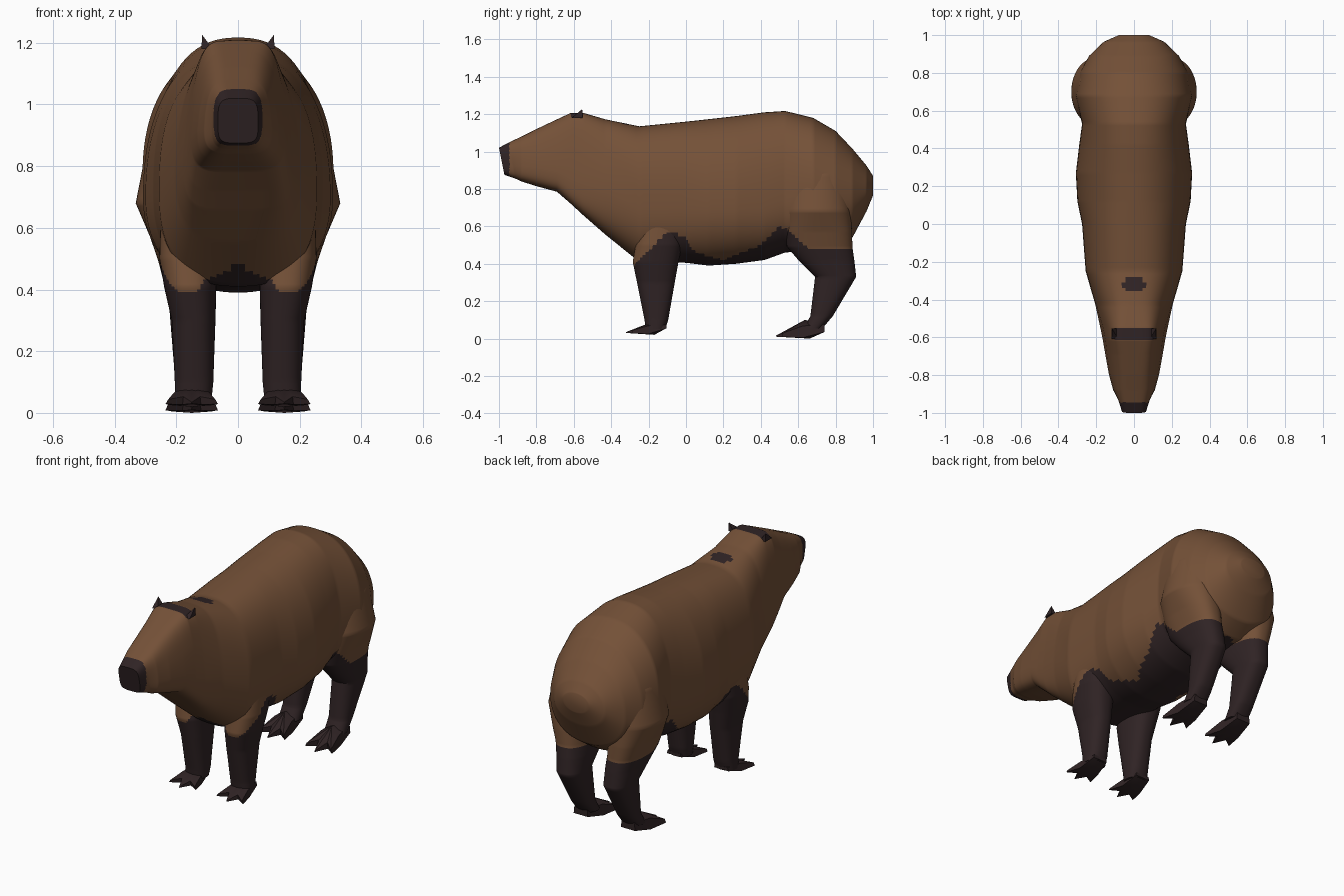
import bpy, bmesh, math

if "Cube" in bpy.data.objects:
    bpy.data.objects.remove(bpy.data.objects["Cube"])

def material(name, rgb):
    m = bpy.data.materials.new(name)
    m.diffuse_color = (*rgb, 1)
    m.use_nodes = True
    m.node_tree.nodes["Principled BSDF"].inputs["Base Color"].default_value = m.diffuse_color
    return m

FUR = material("brown fur", (0.175, 0.082, 0.039))
DARK = material("dark fur", (0.029, 0.017, 0.018))

# Height under which legs and belly turn dark, along y
DARK_LINE = [(-0.4, 0.32), (-0.28, 0.39), (-0.1, 0.57), (-0.02, 0.55), (0.05, 0.46), (0.2, 0.42),
             (0.4, 0.50), (0.5, 0.60), (0.55, 0.58), (0.65, 0.48), (1.1, 0.48)]

def is_dark(c):
    x, y, z = c
    if y < -0.945 and abs(x) < 0.08 or -0.615 < y < -0.55 and z > 1.185:   # nose, ear band
        return True
    if z > 1 and (x / 0.06) ** 2 + ((y + 0.32) / 0.04) ** 2 < 1:          # neck spot
        return True
    for (y0, z0), (y1, z1) in zip(DARK_LINE, DARK_LINE[1:]):
        if y0 <= y < y1:
            limit = z0 + (z1 - z0) * (y - y0) / (y1 - y0)
            if y < -0.2:
                limit += 0.13 * max(0, 1 - abs(x) / 0.14)
            return z < limit
    return False

def finish(name, bm, angle=40):
    bmesh.ops.recalc_face_normals(bm, faces=bm.faces)
    for f in bm.faces:
        f.material_index = int(is_dark(f.calc_center_median()))
    me = bpy.data.meshes.new(name)
    bm.to_mesh(me)
    bm.free()
    me.materials.append(FUR)
    me.materials.append(DARK)
    ob = bpy.data.objects.new(name, me)
    bpy.context.collection.objects.link(ob)
    bpy.ops.object.select_all(action='DESELECT')
    ob.select_set(True)
    bpy.context.view_layer.objects.active = ob
    bpy.ops.object.shade_smooth_by_angle(angle=math.radians(angle))
    return ob

def loft(name, rings, cuts=12):
    """Skin rings of points, with straight in-between rings so colours cut cleanly."""
    bm = bmesh.new()
    fine = []
    for a, b in zip(rings, rings[1:]):
        for k in range(cuts):
            t = k / cuts
            fine.append([tuple(p + (q - p) * t for p, q in zip(u, v)) for u, v in zip(a, b)])
    fine.append(rings[-1])
    loops = [[bm.verts.new(p) for p in r] for r in fine]
    n = len(loops[0])
    for a, b in zip(loops, loops[1:]):
        for i in range(n):
            bm.faces.new((a[i], a[(i + 1) % n], b[(i + 1) % n], b[i]))
    bm.faces.new(loops[0])
    bm.faces.new(loops[-1])
    return finish(name, bm)

def oval(n, p):
    for i in range(n):
        a = 2 * math.pi * (i + 0.5) / n
        c, s = math.cos(a), math.sin(a)
        yield (math.copysign(abs(c) ** (2 / p), c), math.copysign(abs(s) ** (2 / p), s))

# Body and head: y, half width, bottom, widest height, top, squareness, top taper
BODY = [
    (-1.00, 0.065, 0.875, 0.94, 1.02, 4.0, 0.0), (-0.95, 0.085, 0.855, 0.94, 1.047, 4.0, 0.10),
    (-0.88, 0.110, 0.840, 0.94, 1.08, 3.8, 0.15), (-0.80, 0.132, 0.815, 0.94, 1.12, 4.0, 0.25),
    (-0.69, 0.152, 0.785, 0.93, 1.172, 4.5, 0.27), (-0.615, 0.165, 0.72, 0.92, 1.207, 5.5, 0.28),
    (-0.55, 0.178, 0.660, 0.90, 1.207, 5.0, 0.3), (-0.43, 0.204, 0.555, 0.83, 1.172, 3.2, 0.2),
    (-0.25, 0.256, 0.410, 0.72, 1.135, 2.5, 0.0), (0.00, 0.275, 0.405, 0.72, 1.160, 2.4, 0.0),
    (0.12, 0.300, 0.390, 0.70, 1.173, 2.2, 0.0), (0.27, 0.308, 0.400, 0.70, 1.190, 2.2, 0.0),
    (0.42, 0.290, 0.420, 0.71, 1.210, 2.3, 0.0), (0.53, 0.275, 0.460, 0.75, 1.217, 2.4, 0.0),
    (0.68, 0.310, 0.470, 0.76, 1.180, 2.3, 0.0), (0.80, 0.288, 0.480, 0.74, 1.110, 2.2, 0.0),
    (0.89, 0.238, 0.540, 0.76, 1.015, 2.2, 0.0), (0.965, 0.160, 0.680, 0.79, 0.925, 2.1, 0.0),
    (1.00, 0.080, 0.765, 0.82, 0.87, 2.0, 0.0)]
rings = []
for y, w, zb, zm, zt, p, taper in BODY:
    ring = []
    for c, s in oval(80, p):
        z = zm + s * (zt - zm if s > 0 else zm - zb)
        tilt = 0.2 * (zt - z) if y < -0.9 else 0
        ring.append((c * w * (1 - taper * max(0, s)), y + tilt, z))
    rings.append(ring)
loft("body_and_head", rings)

# Legs: z, y front, y back, x inner, x outer
FRONT = [(0.80, -0.22, 0.0, 0.08, 0.22), (0.60, -0.25, -0.01, 0.075, 0.252), (0.50, -0.27, -0.02, 0.07, 0.255),
         (0.41, -0.285, -0.04, 0.07, 0.24), (0.30, -0.262, -0.06, 0.073, 0.215),
         (0.10, -0.222, -0.095, 0.08, 0.205), (0.05, -0.215, -0.11, 0.085, 0.205)]
HIND = [(1.05, 0.62, 0.76, 0.08, 0.19), (0.88, 0.545, 0.85, 0.08, 0.293), (0.68, 0.52, 0.88, 0.07, 0.332),
        (0.57, 0.525, 0.888, 0.07, 0.285), (0.49, 0.54, 0.89, 0.07, 0.258), (0.42, 0.60, 0.90, 0.07, 0.24),
        (0.33, 0.69, 0.91, 0.075, 0.222), (0.12, 0.665, 0.785, 0.085, 0.205), (0.055, 0.63, 0.73, 0.085, 0.205)]

def leg(name, side, table):
    rings = []
    for z, y0, y1, x0, x1 in table:
        p = 2.0 if z > 0.6 else 2.4
        rings.append([(side * ((x0 + x1) / 2 + c * (x1 - x0) / 2), (y0 + y1) / 2 + s * (y1 - y0) / 2, z)
                      for c, s in oval(48, p)])
    loft(name, rings)

# Feet: half outline of three toes (x, distance from heel as a share of length)
TOES = [(0.0, 1.0), (0.03, 0.70), (0.085, 0.86), (0.062, 0.45), (0.045, 0.0)]

def foot(name, side, heel, toe, base, ankle):
    outline = TOES + [(-x, t) for x, t in reversed(TOES[1:])]
    bm = bmesh.new()
    low, high = [], []
    for x, t in outline:
        px, py = side * (0.150 + x), heel + (toe - heel) * t
        low.append(bm.verts.new((px, py, base + (0.01 * t if t else 0.035))))
        rise = (ankle - base - 0.005) * (1 - max(t, 0.35))
        high.append(bm.verts.new((px * 0.9 + side * 0.015, py, base + 0.015 + rise)))
    n = len(low)
    for i in range(n):
        j = (i + 1) % n
        bm.faces.new((low[i], low[j], high[j], high[i]))
    # Fan tops and soles around a centre so notched toes stay clean
    for loop, z, t in ((low, base, 0.3), (high, ankle, 0.4)):
        mid = bm.verts.new((side * 0.15, heel + (toe - heel) * t, z))
        for i in range(n):
            bm.faces.new((loop[i], loop[(i + 1) % n], mid))
    finish(name, bm, 35)

# Ears: small pointed corners on top of the head
def ear(name, side):
    bm = bmesh.new()
    x = side * 0.1
    base = [bm.verts.new(p) for p in ((x - 0.018, -0.61, 1.18), (x + 0.018, -0.61, 1.18),
                                      (x + 0.018, -0.552, 1.18), (x - 0.018, -0.552, 1.18))]
    tip = bm.verts.new((side * 0.117, -0.555, 1.227))
    for i in range(4):
        bm.faces.new((base[i], base[(i + 1) % 4], tip))
    bm.faces.new(base)
    ob = finish(name, bm)
    for f in ob.data.polygons:
        f.material_index = 1

for label, side in (("right", 1), ("left", -1)):
    leg("front_leg_" + label, side, FRONT)
    leg("hind_leg_" + label, side, HIND)
    foot("front_foot_" + label, side, -0.105, -0.32, 0.02, 0.085)
    foot("hind_foot_" + label, side, 0.74, 0.48, 0.0, 0.10)
    ear("ear_" + label, side)
